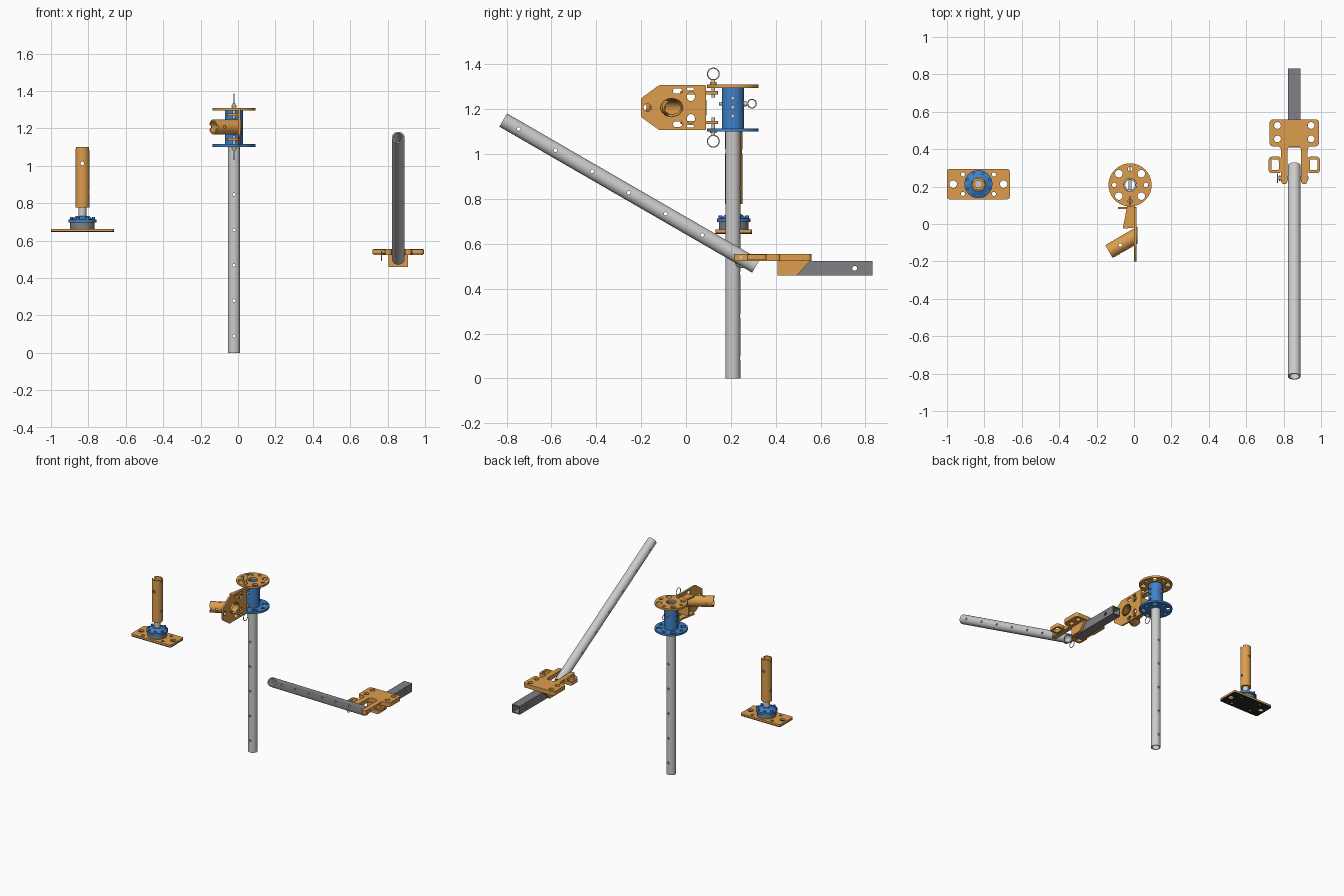
import bpy, bmesh, math
from mathutils import Vector as V, Matrix

if "Cube" in bpy.data.objects:
    bpy.data.objects.remove(bpy.data.objects["Cube"])

def material(name, c):
    m = bpy.data.materials.new(name)
    m.diffuse_color = (*c, 1)
    m.use_nodes = True
    m.node_tree.nodes["Principled BSDF"].inputs["Base Color"].default_value = m.diffuse_color
    return m

ORANGE = material("orange_paint", (0.72, 0.34, 0.075))
BLUE = material("blue_paint", (0.05, 0.22, 0.58))
STEEL = material("dark_steel", (0.22, 0.22, 0.24))
RUBBER = material("rubber", (0.02, 0.02, 0.02))

def finish(name, bm, mat=None):
    bmesh.ops.remove_doubles(bm, verts=bm.verts, dist=1e-5)
    bmesh.ops.recalc_face_normals(bm, faces=bm.faces)
    me = bpy.data.meshes.new(name)
    bm.to_mesh(me)
    bm.free()
    me.shade_smooth()
    me.set_sharp_from_angle(angle=math.radians(35))
    if mat:
        me.materials.append(mat)
    ob = bpy.data.objects.new(name, me)
    bpy.context.collection.objects.link(ob)
    return ob

def lathe(name, origin, axis, profile, mat=None, n=40, clip_x=None):
    """Spin a closed (radius, height) profile round an axis."""
    q = V(axis).to_track_quat('Z', 'Y')
    bm = bmesh.new()
    rings = [[bm.verts.new(V(origin) + q @ V((r * math.cos(i * math.tau / n), r * math.sin(i * math.tau / n), h)))
              for i in range(n)] for r, h in profile]
    for k, a in enumerate(rings):
        if profile[k][0] == profile[(k + 1) % len(rings)][0] == 0:
            continue
        b = rings[(k + 1) % len(rings)]
        for i in range(n):
            bm.faces.new((a[i], a[(i + 1) % n], b[(i + 1) % n], b[i]))
    if clip_x is not None:
        bmesh.ops.bisect_plane(bm, geom=bm.verts[:] + bm.edges[:] + bm.faces[:], plane_co=(clip_x, 0, 0),
                               plane_no=(1, 0, 0), clear_outer=True)
    return finish(name, bm, mat)

def rod(name, a, b, r, mat=None, inner=0, n=40, **kw):
    d = V(b) - V(a)
    return lathe(name, a, d, [(inner, 0), (r, 0), (r, d.length), (inner, d.length)], mat, n, **kw)

def evaluated_mesh(ob):
    dg = bpy.context.evaluated_depsgraph_get()
    return bpy.data.meshes.new_from_object(ob.evaluated_get(dg))

def drill(ob, holes):
    """Cut round holes given as (start, end, radius)."""
    for a, b, r in holes:
        c = rod("cutter", a, b, r, n=20)
        c.hide_render = True
        m = ob.modifiers.new("hole", 'BOOLEAN')
        m.operation, m.object, m.solver = 'DIFFERENCE', c, 'EXACT'
        me = evaluated_mesh(ob)
        ob.modifiers.clear()
        ob.data = me
        bpy.data.objects.remove(c)
    ob.data.set_sharp_from_angle(angle=math.radians(35))

def rounded(pts, r, n=5):
    out = []
    for i, p in enumerate(pts):
        p, a, b = V(p), V(pts[i - 1]), V(pts[(i + 1) % len(pts)])
        s = p + (a - p).normalized() * min(r, (a - p).length * .49)
        e = p + (b - p).normalized() * min(r, (b - p).length * .49)
        for k in range(n + 1):
            t = k / n
            out.append(s * (1 - t) ** 2 + p * 2 * t * (1 - t) + e * t * t)
    return out

def oval(x, y, rx, ry=None, n=28):
    return [(x + rx * math.cos(i * math.tau / n), y + (ry or rx) * math.sin(i * math.tau / n)) for i in range(n)]

def rect(x0, x1, y0, y1):
    return [(x0, y0), (x1, y0), (x1, y1), (x0, y1)]

def plate(name, loops, lo, hi, mat=None, axis='Z'):
    """Outline plus hole loops, filled from lo to hi along an axis."""
    cu = bpy.data.curves.new(name, 'CURVE')
    cu.dimensions, cu.fill_mode, cu.extrude = '2D', 'BOTH', (hi - lo) / 2
    for loop in loops:
        s = cu.splines.new('POLY')
        s.points.add(len(loop) - 1)
        for p, c in zip(s.points, loop):
            p.co = (c[0], c[1], 0, 1)
        s.use_cyclic_u = True
    tmp = bpy.data.objects.new("outline", cu)
    bpy.context.collection.objects.link(tmp)
    me = evaluated_mesh(tmp)
    bpy.data.objects.remove(tmp)
    bm = bmesh.new()
    bm.from_mesh(me)
    mid = (lo + hi) / 2
    for v in bm.verts:
        a, b, c = v.co
        v.co = {'Z': (a, b, c + mid), 'X': (c + mid, a, b), 'Y': (a, c + mid, b)}[axis]
    return finish(name, bm, mat)

def ring(name, c, R, wire=.0025):
    prof = [(R + wire * math.cos(k * math.tau / 8), wire * math.sin(k * math.tau / 8)) for k in range(8)]
    return lathe(name, c, (1, 0, 0), prof)

# ---- Foot: base plate, swivel and socket tube
fx, fy = -.832, .213
base = rounded(rect(fx - .168, fx + .168, fy - .081, fy + .081), .015)
base_holes = [oval(fx + s * .135, fy, .02) for s in (-1, 1)]
base_holes += [oval(fx + s * .083, fy + t * .052, .011) for s in (-1, 1) for t in (-1, 1)]
plate("foot_pad", [base] + base_holes, .645, .651, RUBBER)
plate("foot_plate", [base] + base_holes, .651, .663, ORANGE)
lathe("swivel_housing", (fx, fy, 0), (0, 0, 1),
      [(0, .663), (.066, .663), (.066, .700), (0, .700)], STEEL)
lathe("swivel_cap", (fx, fy, 0), (0, 0, 1),
      [(0, .697), (.075, .697), (.075, .712), (.052, .718), (.035, .732), (0, .732)], BLUE)
for i in range(8):
    a = (i + .5) * math.tau / 8
    p = V((fx + .064 * math.cos(a), fy + .064 * math.sin(a), .708))
    rod(f"swivel_bolt_{i}", p, p + V((0, 0, .018)), .008, BLUE, n=12)
rod("swivel_stem", (fx, fy, .73), (fx, fy, .80), .021)
sock = rod("foot_socket", (fx, fy, .777), (fx, fy, 1.10), .038, ORANGE, .030)
drill(sock, [((fx, fy - .1, 1.012), (fx, fy + .1, 1.012), .010),
             ((fx - .1, fy, .86), (fx + .1, fy, .86), .010),
             ((fx - .1, fy, 1.095), (fx + .1, fy, 1.095), .014)])
rod("socket_floor", (fx, fy, .779), (fx, fy, .79), .031, ORANGE)

# ---- Upright pole with hub and flanges
px, py = -.021, .209
pole = rod("upright_pole", (px, py, 0), (px, py, 1.285), .033, None, .026)
drill(pole, [((px, py - .1, .09 + .189 * i), (px, py + .1, .09 + .189 * i), .008) for i in range(5)])
hub = rod("hub_sleeve", (px, py, 1.112), (px, py, 1.298), .049, BLUE, .0335)
drill(hub, [((px, py, z), (px + .1, py, z), .008) for z in (1.17, 1.21, 1.25)]
      + [((px - .1, py, z), (px, py, z), .008) for z in (1.17, 1.21, 1.25)])
flange = [oval(px, py, .115, n=64), oval(px, py, .034)]
for i in range(8):
    a = i * math.tau / 8
    flange.append(oval(px + .085 * math.cos(a), py + .085 * math.sin(a), .012 if i % 2 == 0 else .020))
plate("top_flange", flange, 1.295, 1.31, ORANGE)
plate("bottom_flange", flange, 1.10, 1.115, BLUE)
rod("hub_pin", (px, py - .062, 1.225), (px, py + .066, 1.225), .008, n=16)
rod("hub_pin_head", (px, py + .048, 1.225), (px, py + .060, 1.225), .013, n=16)
ring("hub_pin_ring", (px, .294, 1.225), .019)

# ---- Swinging bracket beside the hub
mz, r = 1.2075, .041
holes = [oval(-.066, mz, r / math.cos(math.radians(30)), r), oval(-.172, mz, .017)]
for s in (-1, 1):
    holes += [rounded(rect(-.058, -.018, mz + s * .074 - .012, mz + s * .074 + .012), .012),
              oval(.022, mz + s * .05, .018, .021),
              rounded(rect(.003, .035, mz + s * .083 - .006, mz + s * .083 + .006), .006)]
outline = [(-.2, mz - .042), (-.12, mz - .1), (.09, mz - .1), (.09, mz + .1), (-.12, mz + .1), (-.2, mz + .042)]
plate("bracket_plate", [rounded(outline, .008)] + holes, .0, .013, ORANGE, 'X')
d = V((-.866, -.5, 0))
start = V((.007, -.066, mz))
arm = rod("bracket_socket", start - d * .05, start + d * .163, .040, ORANGE, .031, clip_x=.018)
end = start + d * .163
up, side = V((0, 0, .1)), V((.05, -.0866, 0))
drill(arm, [(end - side, end + side, .011),
            (end - d * .07 - up, end - d * .07 + up, .009),
            (end - d * .05 - side, end - d * .05 + side, .009)])
for s, lab in ((1, "upper"), (-1, "lower")):
    z = mz + s * .066
    tab = [(-.038, .143), (.002, .143), (.002, -.02), (-.06, -.025), (-.038, .09)]
    plate(f"{lab}_hinge_tab", [rounded(tab, .01), oval(px, .122, .008)], z - .007, z + .007, ORANGE)
    rod(f"{lab}_hinge_pin", (px, .122, mz + s * .045), (px, .122, mz + s * .125), .008, n=16)
    rod(f"{lab}_pin_collar", (px, .122, mz + s * .104), (px, .122, mz + s * .114), .014, ORANGE, n=16)
    ring(f"{lab}_pin_ring", (px, .122, mz + s * .150), .026)
plate("stop_plate", [rect(-.085, .0, mz - .035, mz + .035)], .081, .092, ORANGE, 'Y')

# ---- Sloping tube
cx = .857
top, low = V((cx, -.815, 1.152)), V((cx, .312, .501))
u = (low - top).normalized()
slope = rod("sloping_tube", top, low, .034, None, .027)
side = V((.1, 0, 0))
drill(slope, [(top + u * (.08 + .189 * i) - side, top + u * (.08 + .189 * i) + side, .008) for i in range(6)])

# ---- Square bar with hollow section
bar = plate("square_bar", [rect(cx - .033, cx + .033, .459, .523), rect(cx - .026, cx + .026, .466, .516)],
            .415, .832, STEEL, 'Y')
drill(bar, [((cx - .1, .752, .491), (cx + .1, .752, .491), .011)])

# ---- Fork joining tube and bar
half = [(.132, .56), (.132, .415), (.071, .415), (.071, .213), (.036, .213), (.036, .415)]
fork = [(cx + x, y) for x, y in half] + [(cx - x, y) for x, y in reversed(half)]
plate("fork_plate", [rounded(fork, .022)] + [oval(cx + s * .09, y, .018) for s in (-1, 1) for y in (.455, .527)],
      .524, .555, ORANGE)
for s, lab in ((-1, "left"), (1, "right")):
    m = cx + s * .103
    plate(f"{lab}_fork_lug", [rounded(rect(m - .034, m + .034, .272, .36), .018),
                              rounded(rect(m - .020, m + .020, .288, .344), .008)], .527, .553, ORANGE)
    plate(f"{lab}_fork_gusset", [[(.41, .459), (.495, .459), (.555, .526), (.41, .526)]],
          *sorted((cx + s * .034, cx + s * .052)), ORANGE, 'X')
plate("fork_end_plate", [rect(cx - .052, cx + .052, .459, .526)], .408, .416, ORANGE, 'Y')
rod("fork_pin", (cx - .088, .245, .54), (cx + .076, .245, .54), .008, n=16)
rod("fork_pin_head", (cx - .083, .245, .54), (cx - .073, .245, .54), .014, ORANGE, n=16)
ring("fork_pin_ring", (cx - .09, .245, .518), .024)
